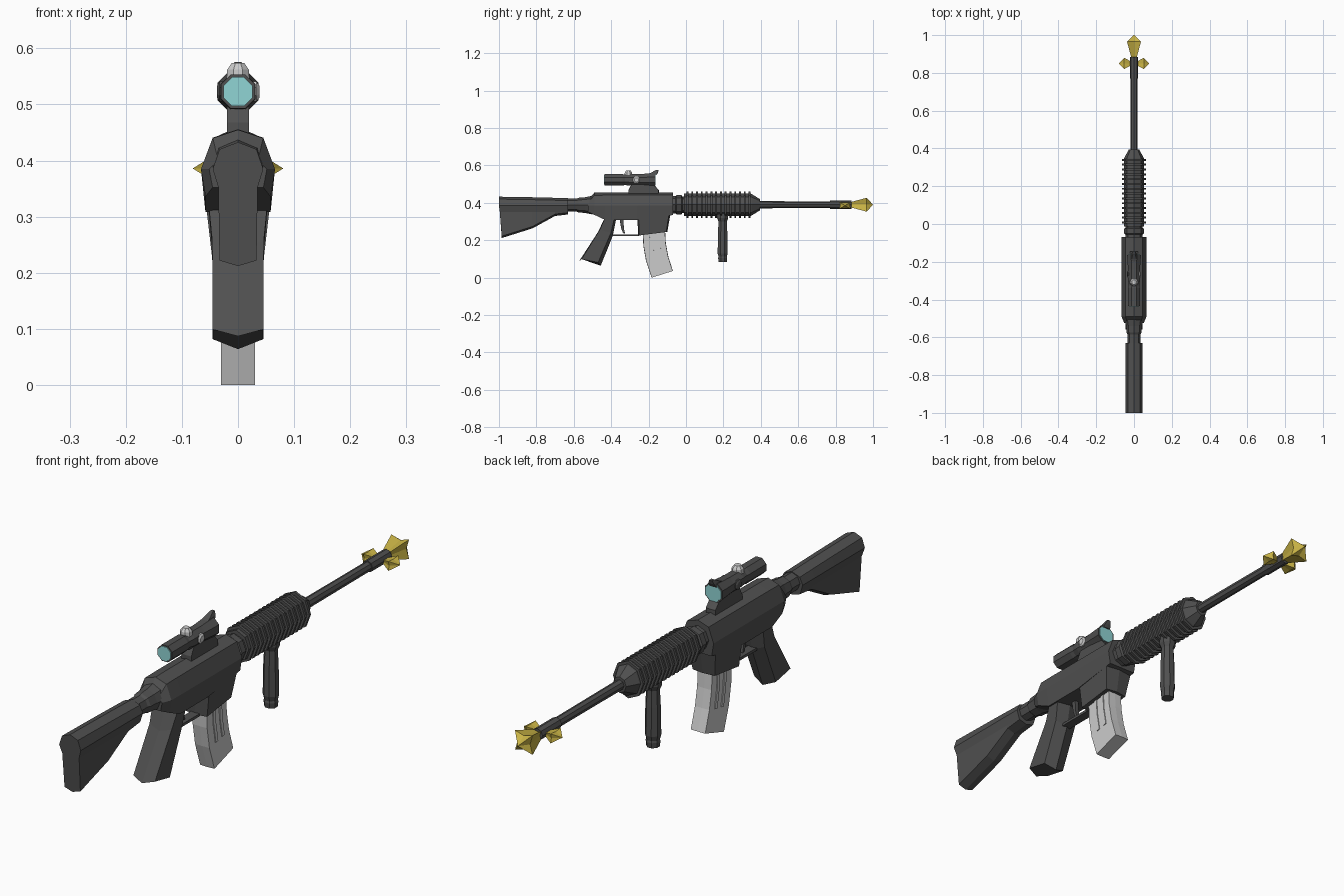
import bpy, bmesh, math
from mathutils import Vector

if "Cube" in bpy.data.objects:
    bpy.data.objects.remove(bpy.data.objects["Cube"])


def material(name, rgb):
    m = bpy.data.materials.new(name)
    m.diffuse_color = (*rgb, 1)
    m.use_nodes = True
    m.node_tree.nodes["Principled BSDF"].inputs["Base Color"].default_value = m.diffuse_color
    return m


DARK = material("dark grey metal", (0.08, 0.08, 0.08))
LIGHT = material("light grey metal", (0.60, 0.60, 0.60))
GOLD = material("gold flash", (0.58, 0.45, 0.06))
TEAL = material("teal glass", (0.28, 0.66, 0.66))


def loft(name, rings, mat):
    """Skin a list of equal-length point rings and cap both ends."""
    bm = bmesh.new()
    vs = [[bm.verts.new(p) for p in ring] for ring in rings]
    n = len(vs[0])
    for a, b in zip(vs, vs[1:]):
        for i in range(n):
            j = (i + 1) % n
            bm.faces.new((a[i], a[j], b[j], b[i]))
    bm.faces.new(vs[0])
    bm.faces.new(vs[-1])
    bmesh.ops.recalc_face_normals(bm, faces=bm.faces)
    me = bpy.data.meshes.new(name)
    bm.to_mesh(me)
    bm.free()
    me.materials.append(mat)
    ob = bpy.data.objects.new(name, me)
    bpy.context.collection.objects.link(ob)
    return ob


def turned(name, profile, center, mat, axis="y", n=8, phase=0.0, squash=1.0, star=1.0):
    """Revolve (position, radius) pairs; star scales every second corner."""
    c = Vector(center)
    rings = []
    for t, r in profile:
        ring = []
        for i in range(n):
            a = phase + 2 * math.pi * i / n
            k = r * (star if i % 2 else 1)
            u, v = k * math.cos(a), k * math.sin(a) * squash
            ring.append(c + Vector({"x": (t, u, v), "y": (u, t, v), "z": (u, v, t)}[axis]))
        rings.append(ring)
    return loft(name, rings, mat)


def mirrored(half):
    """Close a half ring, whose first and last points lie on x = 0."""
    return half + [(-x, y, z) for x, y, z in reversed(half[1:-1])]


def post_ring(w, rear, front, inset=0.12):
    """Six-sided ring between a rear and a front (y, z) point."""
    r, f = Vector(rear), Vector(front)
    up = Vector((0, 0.015 if inset > 0.05 else 0))
    a, b = r.lerp(f, inset) + up, r.lerp(f, 1 - inset) + up
    return mirrored([(0, *r), (w, *a), (w, *b), (0, *f)])


def post(name, stations, mat, inset=0.12):
    return loft(name, [post_ring(w, r, f, inset) for w, r, f in stations], mat)


FLAT = math.pi / 8

# Shoulder stock
stock = []
for y, skew, top, bottom in ((-1, 0.015, 0.433, 0.212), (-0.82, 0, 0.430, 0.264),
                             (-0.70, 0, 0.427, 0.33), (-0.63, 0, 0.425, 0.338)):
    stock.append(mirrored([(0, y, top), (0.033, y, top - 0.013), (0.045, y, 0.385),
                           (0.035, y + skew * 0.3, 0.352), (0.033, y + skew, bottom + 0.01),
                           (0, y + skew, bottom)]))
loft("stock", stock, DARK)
turned("stock_tube", [(-0.65, 0.034), (-0.585, 0.034), (-0.575, 0.039), (-0.54, 0.042),
                      (-0.50, 0.05)], (0, 0, 0.388), DARK)

# Receiver body
body = []
for y, top, bottom, k in ((-0.525, 0.415, 0.352, 0.78), (-0.49, 0.455, 0.336, 1),
                          (-0.43, 0.456, 0.308, 1), (-0.26, 0.456, 0.308, 1),
                          (-0.07, 0.456, 0.335, 1)):
    body.append(mirrored([(0, y, top), (0.045 * k, y, top - 0.015), (0.066 * k, y, 0.385),
                          (0.058 * k, y, bottom), (0, y, bottom)]))
loft("receiver", body, DARK)
post("magazine_well", [(0.062, (-0.262, 0.37), (-0.075, 0.37)),
                       (0.058, (-0.26, 0.33), (-0.085, 0.33)),
                       (0.046, (-0.256, 0.225), (-0.10, 0.245))], DARK, 0.04)

# Grip, trigger and guard
post("grip", [(0.054, (-0.432, 0.325), (-0.372, 0.32)),
              (0.046, (-0.47, 0.245), (-0.392, 0.222)),
              (0.045, (-0.572, 0.087), (-0.456, 0.064))], DARK)
post("trigger_guard", [(0.018, (-0.40, 0.232), (-0.25, 0.232)),
                       (0.018, (-0.40, 0.222), (-0.25, 0.222))], DARK, 0.01)
post("trigger", [(0.008, (-0.355, 0.315), (-0.335, 0.315)),
                 (0.008, (-0.347, 0.265), (-0.332, 0.265)),
                 (0.008, (-0.337, 0.238), (-0.326, 0.236))], DARK, 0.02)

# Curved magazine with raised side ribs
mag = [((-0.232, 0.26), (-0.112, 0.26)), ((-0.228, 0.17), (-0.108, 0.185)),
       ((-0.214, 0.09), (-0.095, 0.115)), ((-0.184, 0.0), (-0.070, 0.036))]
post("magazine", [(0.03, r, f) for r, f in mag], LIGHT, 0.01)
for i, s in enumerate((0.36, 0.68)):
    post(f"magazine_rib_{i + 1}",
         [(0.033, Vector(r).lerp(Vector(f), s - 0.06), Vector(r).lerp(Vector(f), s + 0.06))
          for r, f in mag[:3]], LIGHT, 0.01)

# Collar and ribbed handguard
BORE = (0, 0, 0.390)
turned("collar", [(-0.08, 0.046), (-0.055, 0.046), (-0.05, 0.052), (-0.025, 0.052),
                  (-0.02, 0.044), (0, 0.044)], BORE, DARK)
guard = [(-0.012, 0.053)]
for i in range(14):
    y = 0.008 + i * 0.0255
    guard += [(y - 0.005, 0.053), (y - 0.005, 0.063), (y + 0.005, 0.063), (y + 0.005, 0.053)]
guard += [(0.35, 0.052), (0.395, 0.027)]
turned("handguard", guard, BORE, DARK, squash=1.12)

# Front grip
turned("front_grip", [(0.345, 0.032), (0.318, 0.032), (0.30, 0.024), (0.24, 0.027),
                      (0.13, 0.029), (0.112, 0.024), (0.105, 0.026), (0.085, 0.024)],
       (0, 0.196, 0), DARK, axis="z", phase=FLAT)

# Barrel and muzzle
turned("barrel", [(0.38, 0.019), (0.78, 0.018)], BORE, DARK)
turned("muzzle", [(0.77, 0.022), (0.885, 0.022)], BORE, DARK)

# Muzzle flash: forward star and two side bursts
turned("front_flash", [(0.875, 0.018), (0.965, 0.052), (1.0, 0.001)], BORE, GOLD,
       phase=math.pi / 4, star=0.5)
for side, sx in (("right", 1), ("left", -1)):
    turned(f"{side}_flash", [(0.012 * sx, 0.012), (0.052 * sx, 0.042), (0.08 * sx, 0.001)],
           (0, 0.85, 0.386), GOLD, axis="x", phase=math.pi / 4, squash=0.6, star=0.6)

# Scope on its mount
post("scope_mount", [(0.02, (-0.308, 0.44), (-0.145, 0.44)),
                     (0.02, (-0.308, 0.468), (-0.145, 0.468)),
                     (0.02, (-0.288, 0.505), (-0.178, 0.505))], DARK, 0.01)
SIGHT = (0, 0, 0.523)
turned("scope_tube", [(-0.435, 0.033), (-0.34, 0.033), (-0.325, 0.030), (-0.30, 0.034),
                      (-0.24, 0.034), (-0.165, 0.040)], SIGHT, DARK, phase=FLAT)
turned("rear_lens", [(-0.438, 0.028), (-0.434, 0.028)], SIGHT, TEAL, phase=FLAT)
turned("front_lens", [(-0.166, 0.034), (-0.162, 0.034)], SIGHT, TEAL, phase=FLAT)
post("scope_hood", [(0.016, (-0.225, 0.548), (-0.158, 0.548)),
                    (0.012, (-0.185, 0.562), (-0.150, 0.562)),
                    (0.006, (-0.160, 0.576), (-0.146, 0.576))], DARK, 0.02)

# Scope adjustment knobs
turned("top_knob", [(0.545, 0.022), (0.562, 0.021), (0.574, 0.012)], (0, -0.308, 0),
       LIGHT, axis="z", phase=FLAT)
turned("side_knob", [(0.022, 0.019), (0.033, 0.019), (0.038, 0.012)], (0, -0.265, 0.523),
       LIGHT, axis="x", phase=FLAT)
turned("left_cap", [(-0.022, 0.019), (-0.033, 0.019), (-0.037, 0.012)], (0, -0.265, 0.523),
       DARK, axis="x", phase=FLAT)
